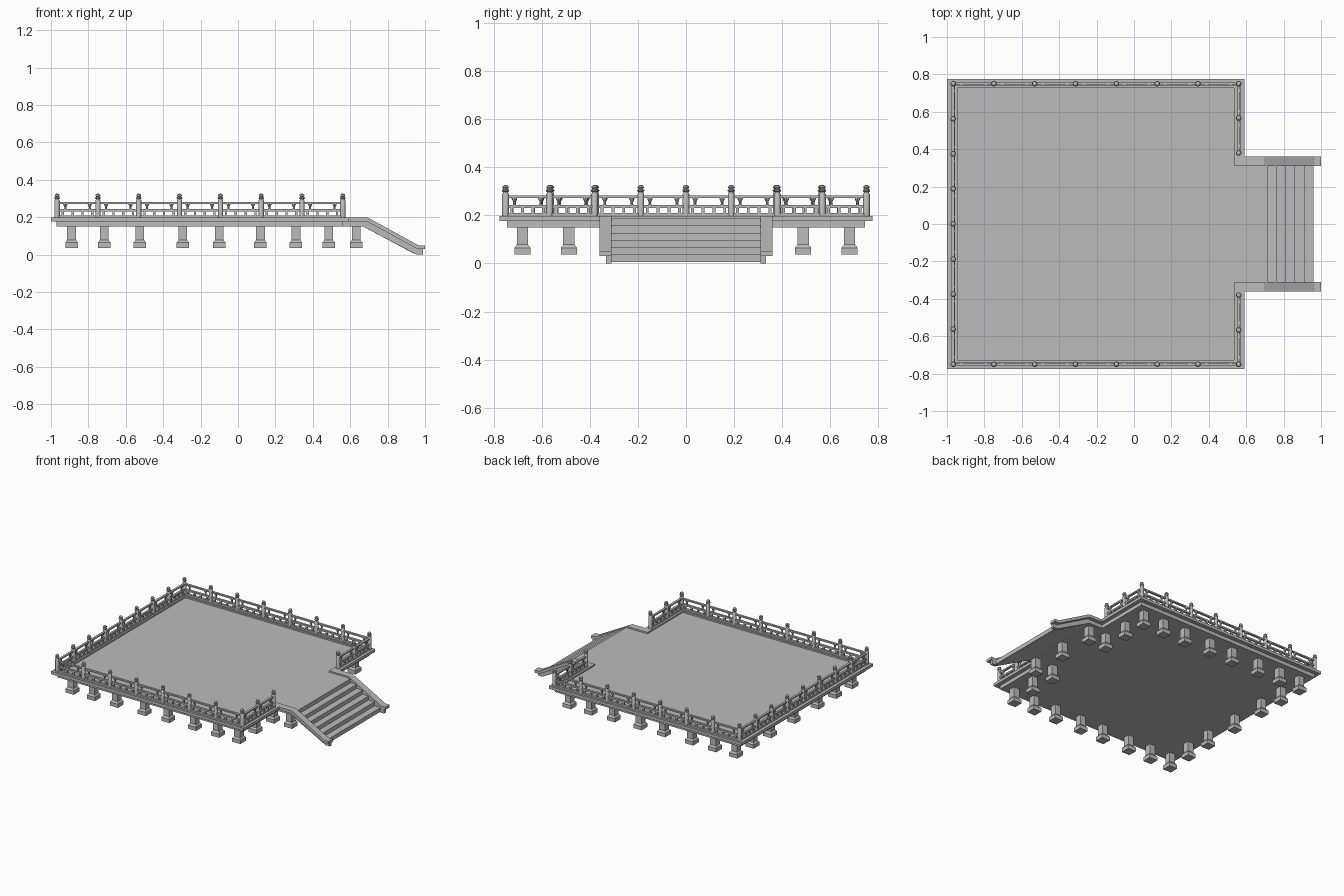
import bpy, bmesh, math
from mathutils import Vector

old = bpy.data.objects.get("Cube")
if old:
    bpy.data.objects.remove(old, do_unlink=True)

stone = bpy.data.materials.new("grey stone")
stone.use_nodes = True
GREY = (0.5, 0.5, 0.5, 1)
stone.diffuse_color = GREY
stone.node_tree.nodes["Principled BSDF"].inputs["Base Color"].default_value = GREY


def box(bm, x0, x1, y0, y1, z0, z1):
    made = bmesh.ops.create_cube(bm, size=1)["verts"]
    for v in made:
        v.co = Vector(((x0 + x1) / 2 + v.co.x * (x1 - x0),
                       (y0 + y1) / 2 + v.co.y * (y1 - y0),
                       (z0 + z1) / 2 + v.co.z * (z1 - z0)))


def prism(bm, profile, y0, y1):
    """Extrude an x-z profile along y."""
    face = bm.faces.new([bm.verts.new((x, y0, z)) for x, z in profile])
    out = bmesh.ops.extrude_face_region(bm, geom=[face])["geom"]
    for v in out:
        if isinstance(v, bmesh.types.BMVert):
            v.co.y = y1


def stack(bm, x, y, profile, sides, turn=0.0):
    """Stack rings of (radius, height) into a turned or square solid."""
    rings = []
    for r, z in profile:
        angles = [turn + math.tau * i / sides for i in range(sides)]
        rings.append([bm.verts.new((x + r * math.cos(a), y + r * math.sin(a), z)) for a in angles])
    for low, high in zip(rings, rings[1:]):
        for i in range(sides):
            j = (i + 1) % sides
            bm.faces.new((low[i], low[j], high[j], high[i]))
    bm.faces.new(rings[0][::-1])
    bm.faces.new(rings[-1])


def finish(bm, name, smooth=False):
    bmesh.ops.recalc_face_normals(bm, faces=bm.faces)
    mesh = bpy.data.meshes.new(name)
    bm.to_mesh(mesh)
    bm.free()
    mesh.materials.append(stone)
    ob = bpy.data.objects.new(name, mesh)
    bpy.context.collection.objects.link(ob)
    if smooth:
        bpy.ops.object.select_all(action="DESELECT")
        ob.select_set(True)
        bpy.context.view_layer.objects.active = ob
        bpy.ops.object.shade_smooth_by_angle(angle=math.radians(40))


# Deck slab
bm = bmesh.new()
box(bm, -0.97, 0.56, -0.745, 0.745, 0.15, 0.187)
finish(bm, "deck")

# Raised rim, open at the stairs
bm = bmesh.new()
box(bm, -1, -0.945, -0.775, 0.775, 0.177, 0.198)
for s in (-1, 1):
    box(bm, -0.945, 0.59, *sorted((s * 0.727, s * 0.775)), 0.177, 0.198)
    box(bm, 0.535, 0.59, *sorted((s * 0.36, s * 0.727)), 0.177, 0.198)
finish(bm, "deck_rim")

# Landing and flight of steps with a sloping underside
steps = [(0.53, 0.15), (0.53, 0.187)]
x, z = 0.713, 0.187
for i in range(6):
    steps += [(x, z), (x, z - 0.03)]
    x, z = x + 0.0495, z - 0.03
steps[-1] = (0.96, 0.006)
steps += [(0.94, 0.006), (0.67, 0.15)]
bm = bmesh.new()
prism(bm, steps, -0.312, 0.312)
finish(bm, "steps")

# Sloping stair walls with wider capstones
cap = [(0.535, 0.198), (0.695, 0.198), (0.965, 0.05), (1, 0.05),
       (1, 0.03), (0.96, 0.03), (0.69, 0.177), (0.535, 0.177)]
wall = [(0.535, 0.18), (0.69, 0.18), (0.96, 0.032), (0.99, 0.032),
        (0.99, 0), (0.955, 0), (0.67, 0.15), (0.535, 0.15)]
for s, side in ((1, "left"), (-1, "right")):
    bm = bmesh.new()
    prism(bm, cap, s * 0.31, s * 0.36)
    finish(bm, side + "_stair_cap")
    bm = bmesh.new()
    prism(bm, wall, s * 0.31, s * 0.332)
    finish(bm, side + "_stair_wall")

# Square support pillars on flared footings
pillar_xs = (-0.89, -0.715, -0.525, -0.295, -0.10, 0.12, 0.31, 0.485)
pillar_ys = (-0.487, -0.28, 0, 0.28, 0.487)
spots = [(x, y) for x in pillar_xs for y in (-0.68, 0.68)]
spots += [(-0.89, y) for y in pillar_ys]
spots += [(0.485, y) for y in pillar_ys if y]
spots += [(0.632, y) for y in (-0.28, 0, 0.28)]
half = math.sqrt(2) / 2
footing = [(w * half, z) for w, z in ((0.067, 0.037), (0.067, 0.065), (0.047, 0.078), (0.047, 0.152))]
bm = bmesh.new()
for x, y in spots:
    stack(bm, x, y, footing, 4, math.pi / 4)
finish(bm, "pillars")

# Railing layout: each run is a list of post positions
L, R, B = -0.967, 0.56, 0.75
side_ys = [-B + B * i / 4 for i in range(9)]
runs = [[(L, y) for y in side_ys]]
for s in (-1, 1):
    runs.append([(L + (R - L) * i / 7, s * B) for i in range(8)])
    runs.append([(R, s * y) for y in (B, 0.567, 0.38)])

# Round posts with ball finials
post = [(0.014, 0.185), (0.014, 0.288), (0.011, 0.292), (0.011, 0.297), (0.015, 0.301),
        (0.015, 0.306), (0.009, 0.309), (0.013, 0.315), (0.012, 0.321), (0.005, 0.326)]
bm = bmesh.new()
for x, y in {(round(x, 3), round(y, 3)) for run in runs for x, y in run}:
    stack(bm, x, y, post, 12)
finish(bm, "railing_posts", True)

# Horizontal rails and short balusters in every bay
rails, struts, vases = bmesh.new(), bmesh.new(), bmesh.new()
vase = [(0.007, 0.242), (0.005, 0.25), (0.006, 0.258), (0.011, 0.268), (0.011, 0.274)]
for run in runs:
    for a, b in zip(run, run[1:]):
        a, b = Vector(a), Vector(b)
        along_x = abs(b.x - a.x) > abs(b.y - a.y)

        def bar(bm, p, q, w, z0, z1):
            dx, dy = (0, w) if along_x else (w, 0)
            box(bm, min(p.x, q.x) - dx, max(p.x, q.x) + dx,
                min(p.y, q.y) - dy, max(p.y, q.y) + dy, z0, z1)

        bar(rails, a, b, 0.008, 0.272, 0.282)
        bar(rails, a, b, 0.008, 0.231, 0.243)
        bar(rails, a, b, 0.010, 0.187, 0.210)
        for t in (0.14, 0.38, 0.62, 0.86):
            step = (b - a).normalized() * 0.006
            c = a.lerp(b, t)
            bar(struts, c - step, c + step, 0.006, 0.205, 0.234)
        for t in (0.2, 0.8):
            c = a.lerp(b, t)
            stack(vases, c.x, c.y, vase, 8)
finish(rails, "railing_rails")
finish(struts, "railing_balusters")
finish(vases, "railing_vase_supports", True)
